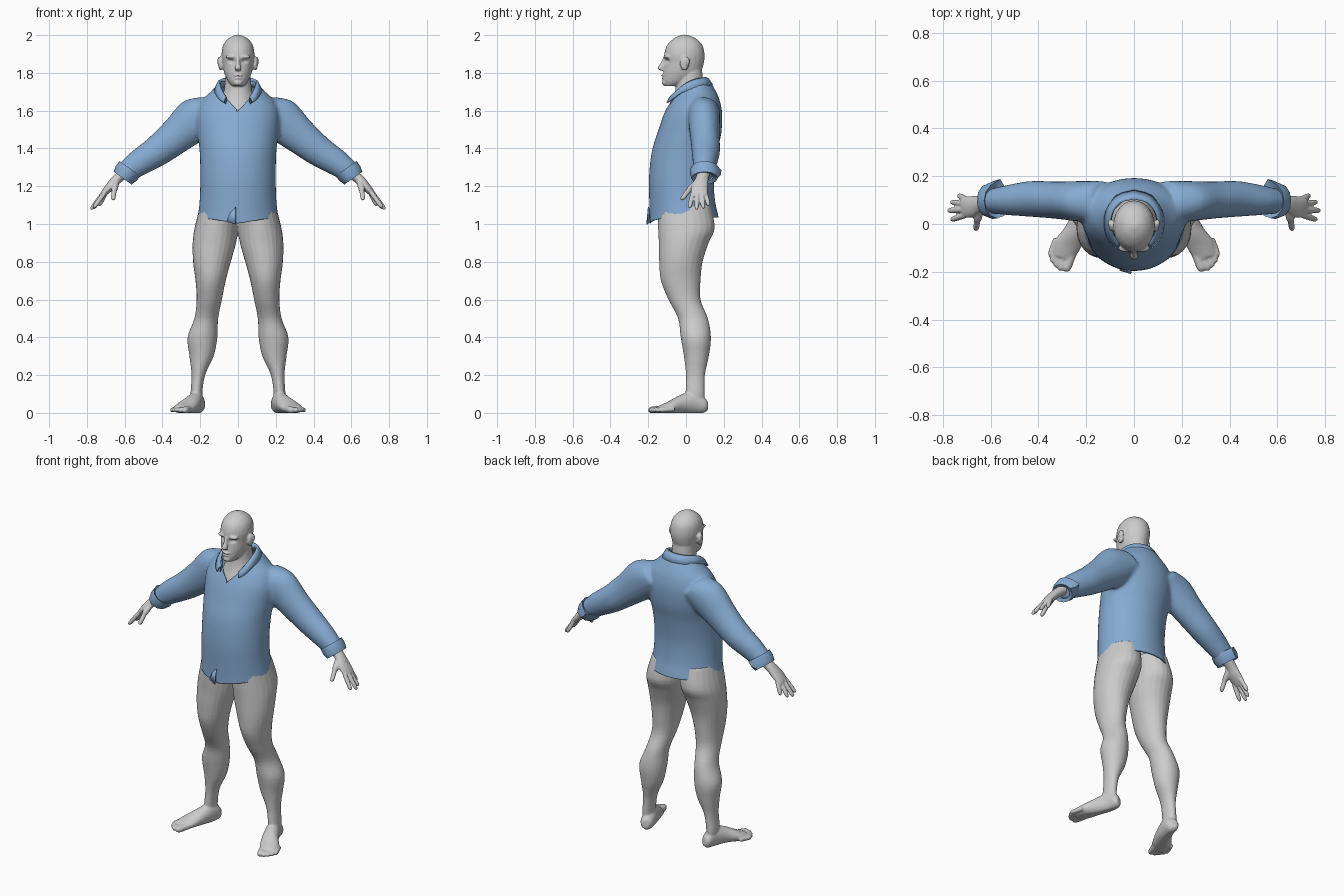
import bpy, bmesh, math
from mathutils import Vector, Matrix

cube = bpy.data.objects.get("Cube")
if cube:
    bpy.data.objects.remove(cube, do_unlink=True)


def material(name, rgb):
    m = bpy.data.materials.new(name)
    m.use_nodes = True
    m.diffuse_color = (*rgb, 1)
    node = next(n for n in m.node_tree.nodes if n.type == 'BSDF_PRINCIPLED')
    node.inputs["Base Color"].default_value = (*rgb, 1)
    node.inputs["Roughness"].default_value = 0.8
    return m


SKIN = material("grey skin", (0.6, 0.6, 0.6))
CLOTH = material("blue cloth", (0.24, 0.41, 0.65))
UP = Vector((0, 0, 1))


def spline(rows, steps):
    """Catmull-Rom rows between the given ones."""
    out = []
    for i in range(len(rows) - 1):
        p0, p1 = rows[max(i - 1, 0)], rows[i]
        p2, p3 = rows[i + 1], rows[min(i + 2, len(rows) - 1)]
        for k in range(steps):
            t = k / steps
            out.append([b + t * ((c - a) + t * ((2 * a - 5 * b + 4 * c - d) + t * (3 * (b - c) + d - a))) / 2
                        for a, b, c, d in zip(p0, p1, p2, p3)])
    return out + [list(rows[-1])]


def loft(bm, rows, side=1, axis=None, sides=24, steps=4):
    """Closed tube; each row is x, y, z, radius along y (or x), other radius."""
    d = axis or (Vector(rows[-1][:3]) - Vector(rows[0][:3])).normalized()
    ref = Vector((1, 0, 0)) if abs(d.y) > 0.7 else Vector((0, 1, 0))
    u = (ref - d * ref.dot(d)).normalized()
    v = d.cross(u)
    rings = []
    for x, y, z, a, b in spline(rows, steps):
        ring = []
        for k in range(sides):
            t = math.tau * k / sides
            p = Vector((x, y, z)) + u * (a * math.cos(t)) + v * (b * math.sin(t))
            ring.append(bm.verts.new((p.x * side, p.y, p.z)))
        rings.append(ring)
    for lo, hi in zip(rings, rings[1:]):
        for k in range(sides):
            j = (k + 1) % sides
            bm.faces.new((lo[k], lo[j], hi[j], hi[k]))
    caps = [bm.faces.new(rings[0]), bm.faces.new(rings[-1])]
    bmesh.ops.recalc_face_normals(bm, faces=bm.faces)
    return rings, caps


def ball(bm, center, radii):
    bmesh.ops.create_icosphere(bm, subdivisions=3, radius=1,
                               matrix=Matrix.Translation(center) @ Matrix.Diagonal((*radii, 1)))


def finger(bm, start, end, r, side):
    a, b = Vector(start), Vector(end)
    rows = [(*a.lerp(b, t), r * k, r * k) for t, k in ((0, 1), (.5, 1), (.85, .9), (1, .4))]
    loft(bm, rows, side, sides=12, steps=2)


def finish(name, bm, mat):
    mesh = bpy.data.meshes.new(name)
    bm.to_mesh(mesh)
    bm.free()
    mesh.materials.append(mat)
    ob = bpy.data.objects.new(name, mesh)
    bpy.context.collection.objects.link(ob)
    mesh.polygons.foreach_set("use_smooth", [True] * len(mesh.polygons))
    return ob


def fuse(name, bm, mat, voxel, smooth, post=None):
    """Weld overlapping parts into one smooth skin."""
    ob = finish(name, bm, mat)
    mod = ob.modifiers.new("weld", 'REMESH')
    mod.mode, mod.voxel_size = 'VOXEL', voxel
    mod = ob.modifiers.new("soften", 'SMOOTH')
    mod.factor, mod.iterations = 0.5, smooth
    deps = bpy.context.evaluated_depsgraph_get()
    welded = bmesh.new()
    welded.from_object(ob, deps)
    bpy.data.objects.remove(ob, do_unlink=True)
    if post:
        post(welded)
    return finish(name, welded, mat)


def solidify(ob, thickness, offset=-1):
    mod = ob.modifiers.new("cloth thickness", 'SOLIDIFY')
    mod.thickness, mod.offset = thickness, offset


def profile(rows):
    """Upright rows from z, half width, front y, back y."""
    return [(0, (f + b) / 2, z, (b - f) / 2, w) for z, w, f, b in rows]


# Head, neck and upper chest
bm = bmesh.new()
loft(bm, profile([(1.73, .03, -.112, -.04), (1.755, .053, -.122, .03), (1.80, .073, -.12, .075),
                  (1.85, .082, -.114, .094), (1.90, .087, -.115, .098), (1.95, .077, -.098, .085),
                  (1.985, .047, -.06, .048), (2.002, .01, -.02, .0)]), axis=UP)
loft(bm, profile([(1.5, .15, -.12, .12), (1.6, .11, -.092, .12), (1.66, .09, -.068, .11),
                  (1.72, .072, -.055, .095), (1.82, .066, -.05, .085)]), axis=UP)
loft(bm, [(0, -.108, 1.885, .012, .009), (0, -.122, 1.85, .014, .011), (0, -.134, 1.825, .016, .017),
          (0, -.124, 1.812, .012, .015)], axis=UP, sides=12)
ball(bm, (0, -.118, 1.787), (.024, .013, .007))
ball(bm, (0, -.116, 1.773), (.021, .013, .007))
ball(bm, (0, -.112, 1.748), (.024, .016, .016))
for s in (1, -1):
    ball(bm, (s * .034, -.1, 1.885), (.032, .018, .01))
    ball(bm, (s * .092, -.008, 1.85), (.013, .024, .038))
    ball(bm, (s * .098, .003, 1.86), (.012, .017, .026))


def shape_face(bm):
    for v in bm.verts:
        if v.co.y < -.05:
            eye = ((abs(v.co.x) - .034) / .016) ** 2 + ((v.co.z - 1.862) / .01) ** 2
            mouth = (v.co.x / .022) ** 2 + ((v.co.z - 1.78) / .004) ** 2
            v.co.y += .013 * math.exp(-eye) + .006 * math.exp(-mouth)


fuse("head_and_neck", bm, SKIN, .005, 3, shape_face)

# Legs, feet and toes
bm = bmesh.new()
toes = [(.284, -.183, .017), (.309, -.180, .013), (.327, -.165, .012), (.341, -.146, .012), (.350, -.122, .012)]
for s in (1, -1):
    loft(bm, [(.215, .05, .04, .045, .03), (.22, .048, .1, .05, .031), (.21, .05, .2, .05, .036),
              (.193, .055, .3, .066, .064), (.188, .052, .4, .08, .079), (.168, .037, .5, .079, .063),
              (.152, -.008, .6, .085, .067), (.145, -.028, .7, .105, .08), (.138, -.027, .8, .115, .1),
              (.125, -.012, .9, .132, .115), (.115, .002, .98, .15, .115), (.1, -.01, 1.1, .14, .1)],
         s, axis=UP)
    loft(bm, [(.203, .112, .04, .02, .025), (.207, .09, .045, .036, .045), (.218, .04, .055, .04, .06),
              (.245, -.03, .045, .047, .048), (.28, -.09, .028, .056, .032), (.302, -.14, .018, .046, .02)], s)
    for x, y, r in toes:
        finger(bm, (x - .025, y + .06, .02), (x + .003, y - .016, .014), r * 1.15, s)


def flatten_soles(bm):
    for v in bm.verts:
        v.co.z = max(v.co.z, 0)


fuse("legs_and_feet", bm, SKIN, .006, 3, flatten_soles)

# Hands
tips = [((.708, .036, 1.162), (.765, .018, 1.085)), ((.714, .06, 1.163), (.778, .056, 1.077)),
        ((.71, .083, 1.163), (.765, .092, 1.082)), ((.70, .102, 1.168), (.735, .12, 1.097))]
for s, label in ((1, "left"), (-1, "right")):
    bm = bmesh.new()
    loft(bm, [(.55, .1, 1.31, .04, .035), (.635, .086, 1.243, .034, .027), (.675, .073, 1.2, .044, .024),
              (.708, .07, 1.165, .044, .017), (.72, .07, 1.15, .036, .012)], s)
    for a, b in tips:
        finger(bm, a, b, .0125, s)
    finger(bm, (.645, .065, 1.225), (.657, .01, 1.175), .018, s)
    finger(bm, (.655, .016, 1.18), (.662, -.025, 1.127), .013, s)
    fuse(label + "_hand", bm, SKIN, .004, 3)

# Shirt body with sleeves
bm = bmesh.new()
loft(bm, profile([(.98, .225, -.195, .185), (1.05, .212, -.193, .17), (1.13, .203, -.195, .153),
                  (1.25, .20, -.196, .148), (1.38, .203, -.182, .165), (1.48, .215, -.152, .187),
                  (1.58, .22, -.118, .192), (1.65, .195, -.083, .18), (1.70, .145, -.055, .16),
                  (1.76, .09, -.02, .125)]), axis=UP, sides=40)
for s in (1, -1):
    loft(bm, [(.13, .09, 1.60, .09, .09), (.225, .095, 1.555, .085, .115), (.33, .1, 1.465, .078, .096),
              (.43, .105, 1.385, .075, .082), (.53, .1, 1.32, .063, .07), (.605, .095, 1.265, .05, .055)], s)


def cut_shirt(bm):
    def cut(faces, co, no):
        geom = {g for f in faces for g in (f, *f.edges, *f.verts)}
        bmesh.ops.bisect_plane(bm, geom=list(geom), plane_co=co, plane_no=no, clear_outer=True)
    # hem, then the collar opening down to a point at the front
    cut(bm.faces, (0, 0, 1.035), (0, 0, -1))
    bmesh.ops.bisect_plane(bm, geom=bm.verts[:] + bm.edges[:] + bm.faces[:],
                           plane_co=(0, 0, 0), plane_no=(1, 0, 0))
    for s in (1, -1):
        half = [f for f in bm.faces if f.calc_center_median().x * s > 0]
        cut(half, (0, -.11, 1.6), (-.61 * s, -.65, 1))
    for v in bm.verts:
        if v.co.y < 0 and v.co.z < 1.1:
            v.co.z -= .032 * max(0, 1 - abs(v.co.x) / .2) * (1.1 - v.co.z) / .065


shirt = fuse("shirt", bm, CLOTH, .011, 5, cut_shirt)
solidify(shirt, .006)

# Front flap overlapping at the hem
bm = bmesh.new()
outline = [(-.012, -.199, 1.09), (-.012, -.207, .998), (-.06, -.192, 1.012), (-.04, -.191, 1.06)]
bm.faces.new([bm.verts.new(p) for p in outline])
solidify(finish("hem_flap", bm, CLOTH), .006, 0)

# Collar: a stand around the neck and a fold lying over it
half = [(0, .105, 1.775), (.06, .088, 1.772), (.093, .04, 1.762), (.097, -.01, 1.738),
        (.082, -.052, 1.70), (.062, -.08, 1.668)]
drop = [(0, .035, -.04), (.012, .03, -.04), (.024, .018, -.04), (.024, -.01, -.042),
        (.018, -.022, -.04), (.012, -.02, -.025)]
rows = spline([(*p, *d) for p, d in zip(half, drop)], 3)
rows = [(-r[0], *r[1:3], -r[3], *r[4:]) for r in rows[:0:-1]] + rows
bm = bmesh.new()
strips = []
for x, y, z, dx, dy, dz in rows:
    top = Vector((x, y, z))
    fold = Vector((dx, dy, dz))
    strips.append([bm.verts.new(p) for p in (top - UP * .04 + fold * .1, top, top + fold * .35 + UP * .008,
                                             top + fold)])
for a, b in zip(strips, strips[1:]):
    for k in range(3):
        bm.faces.new((a[k], b[k], b[k + 1], a[k + 1]))
bmesh.ops.recalc_face_normals(bm, faces=bm.faces)
solidify(finish("collar", bm, CLOTH), .008, 0)

# Turned-back cuffs, each with a pointed corner behind
for s, label in ((1, "left"), (-1, "right")):
    bm = bmesh.new()
    rings, caps = loft(bm, [(.585, .098, 1.283, .05, .045), (.572, .098, 1.294, .074, .068),
                            (.592, .098, 1.268, .077, .068), (.611, .098, 1.243, .07, .058),
                            (.604, .098, 1.25, .045, .04)], s, Vector((.58, 0, -.81)), 12, 1)
    for ring, push in ((rings[1], .016), (rings[2], .008)):
        ring[0].co += Vector((-.012 * s, push, -.01))
    bmesh.ops.delete(bm, geom=caps, context='FACES_ONLY')
    cuff = finish(label + "_cuff", bm, CLOTH)
    bpy.ops.object.select_all(action='DESELECT')
    cuff.select_set(True)
    bpy.context.view_layer.objects.active = cuff
    bpy.ops.object.shade_smooth_by_angle(angle=math.radians(40))
